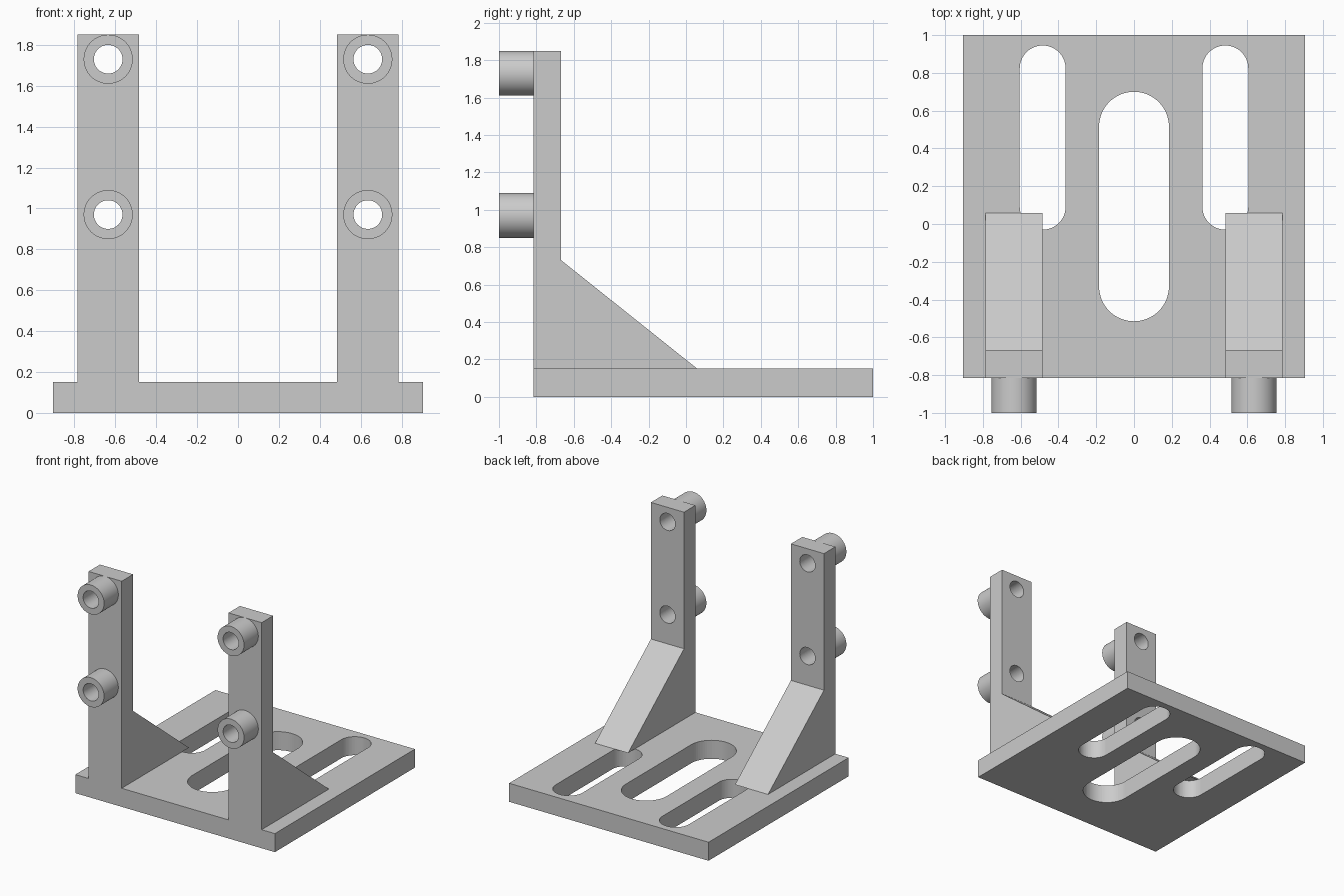
import bpy, bmesh, math

if "Cube" in bpy.data.objects:
    bpy.data.objects.remove(bpy.data.objects["Cube"])

grey = bpy.data.materials.new("plain grey")
grey.diffuse_color = (0.6, 0.6, 0.6, 1)
grey.use_nodes = True
grey.node_tree.nodes["Principled BSDF"].inputs["Base Color"].default_value = grey.diffuse_color

BASE_TOP, FRONT, POST_BACK, POST_TOP = 0.152, -0.815, -0.667, 1.85
BOSS_X, BOSS_HEIGHTS = 0.635, (0.97, 1.73)


def prism(name, points, offset, helper=False):
    """Extrude a closed outline of 3D points along an offset."""
    bm = bmesh.new()
    face = bm.faces.new([bm.verts.new(p) for p in points])
    ext = bmesh.ops.extrude_face_region(bm, geom=[face])
    verts = [g for g in ext["geom"] if isinstance(g, bmesh.types.BMVert)]
    bmesh.ops.translate(bm, verts=verts, vec=offset)
    bmesh.ops.recalc_face_normals(bm, faces=bm.faces)
    mesh = bpy.data.meshes.new(name)
    bm.to_mesh(mesh)
    bm.free()
    mesh.materials.append(grey)
    obj = bpy.data.objects.new(name, mesh)
    bpy.context.collection.objects.link(obj)
    if helper:
        obj.hide_render = True
        obj.hide_set(True)
        obj.display_type = 'WIRE'
    return obj


def circle(x, z, r, y, n=64):
    return [(x + r * math.cos(2 * math.pi * i / n), y,
             z + r * math.sin(2 * math.pi * i / n)) for i in range(n)]


def slot(x0, x1, y0, y1, n=32):
    """Outline with two round ends, running along y."""
    r, cx = (x1 - x0) / 2, (x0 + x1) / 2
    pts = []
    for start, cy in ((0, y1 - r), (math.pi, y0 + r)):
        for i in range(n + 1):
            a = start + math.pi * i / n
            pts.append((cx + r * math.cos(a), cy + r * math.sin(a), -0.1))
    return pts


def boolean(obj, tool, operation):
    mod = obj.modifiers.new(tool.name, 'BOOLEAN')
    mod.operation, mod.solver, mod.object = operation, 'EXACT', tool


def smooth(obj):
    bpy.ops.object.select_all(action='DESELECT')
    obj.select_set(True)
    bpy.context.view_layer.objects.active = obj
    bpy.ops.object.shade_smooth_by_angle(angle=math.radians(30))


# Base plate with three long slots
base = prism("base_plate", [(-0.905, FRONT, 0), (0.905, FRONT, 0),
                            (0.905, 1, 0), (-0.905, 1, 0)], (0, 0, BASE_TOP))
for name, outline in (("centre_slot", slot(-0.185, 0.185, -0.515, 0.70)),
                      ("left_slot", slot(-0.605, -0.362, -0.03, 0.945)),
                      ("right_slot", slot(0.362, 0.605, -0.03, 0.945))):
    boolean(base, prism(name + "_cutter", outline, (0, 0, 0.4), True), 'DIFFERENCE')
smooth(base)

# Uprights with sloping gussets, and hollow bosses on their front faces
profile = [(FRONT, BASE_TOP), (0.058, BASE_TOP), (POST_BACK, 0.73),
           (POST_BACK, POST_TOP), (FRONT, POST_TOP)]
for side, s in (("left", -1), ("right", 1)):
    upright = prism(side + "_upright", [(s * BOSS_X - 0.15, y, z) for y, z in profile],
                    (0.30, 0, 0))
    for level, z in zip(("lower", "upper"), BOSS_HEIGHTS):
        label = f"{side}_{level}"
        boss = prism(label + "_boss", circle(s * BOSS_X, z, 0.12, -1),
                     (0, 1 + FRONT, 0))
        hole = prism(label + "_hole_cutter", circle(s * BOSS_X, z, 0.07, -1.1),
                     (0, 0.6, 0), True)
        boolean(boss, hole, 'DIFFERENCE')
        boolean(upright, hole, 'DIFFERENCE')
        smooth(boss)
    smooth(upright)
